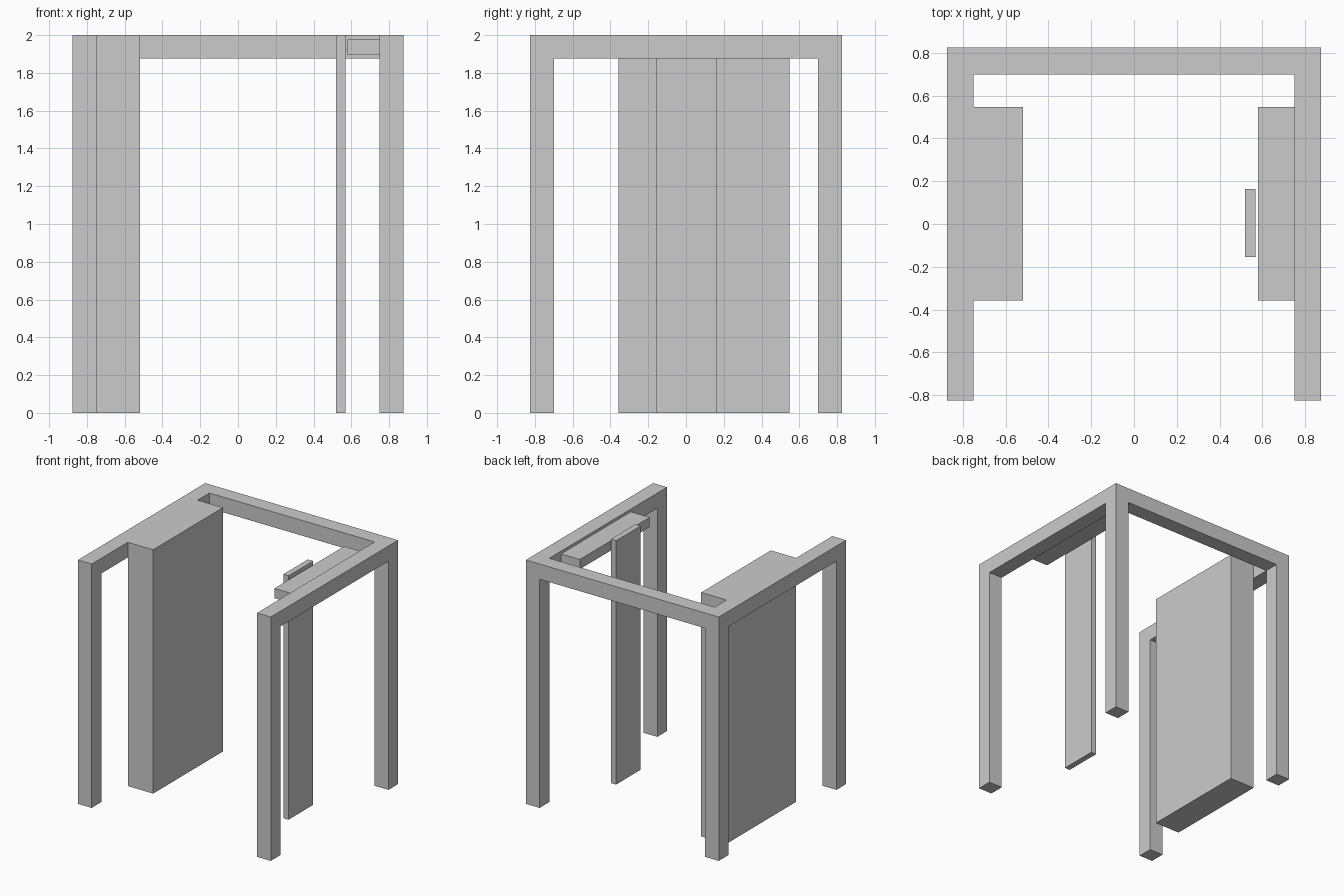
import bpy
import bmesh
from mathutils import Matrix, Vector

if "Cube" in bpy.data.objects:
    bpy.data.objects.remove(bpy.data.objects["Cube"])


def box(name, x, y, z):
    """Box object spanning the given (min, max) ranges."""
    lo, hi = Vector((x[0], y[0], z[0])), Vector((x[1], y[1], z[1]))
    bm = bmesh.new()
    bmesh.ops.create_cube(bm, size=1, matrix=Matrix.Translation((lo + hi) / 2)
                          @ Matrix.Diagonal((*(hi - lo), 1)))
    mesh = bpy.data.meshes.new(name)
    bm.to_mesh(mesh)
    bm.free()
    obj = bpy.data.objects.new(name, mesh)
    bpy.context.collection.objects.link(obj)
    return obj


def mirror_x(obj):
    obj.modifiers.new("mirror", 'MIRROR').use_axis[0] = True


W, D, H, T = 0.875, 0.825, 2.0, 0.125   # half width, half depth, height, bar

# Frame: four legs, two side beams and a back beam; the front stays open
mirror_x(box("front_leg", (W - T, W), (-D, T - D), (0, H)))
mirror_x(box("back_leg", (W - T, W), (D - T, D), (0, H)))
mirror_x(box("side_beam", (W - T, W), (T - D, D - T), (H - T, H)))
box("back_beam", (T - W, W - T), (D - T, D), (H - T, H))

# Thick wall slab against the left side beam
box("left_wall_slab", (T - W, -0.52), (-0.357, 0.547), (0, H))

# Shallow ledge on the right beam and the free-standing post beside it
box("right_ledge", (0.58, W - T), (-0.357, 0.547), (1.897, 1.977))
box("right_post", (0.52, 0.568), (-0.155, 0.163), (0, H))
